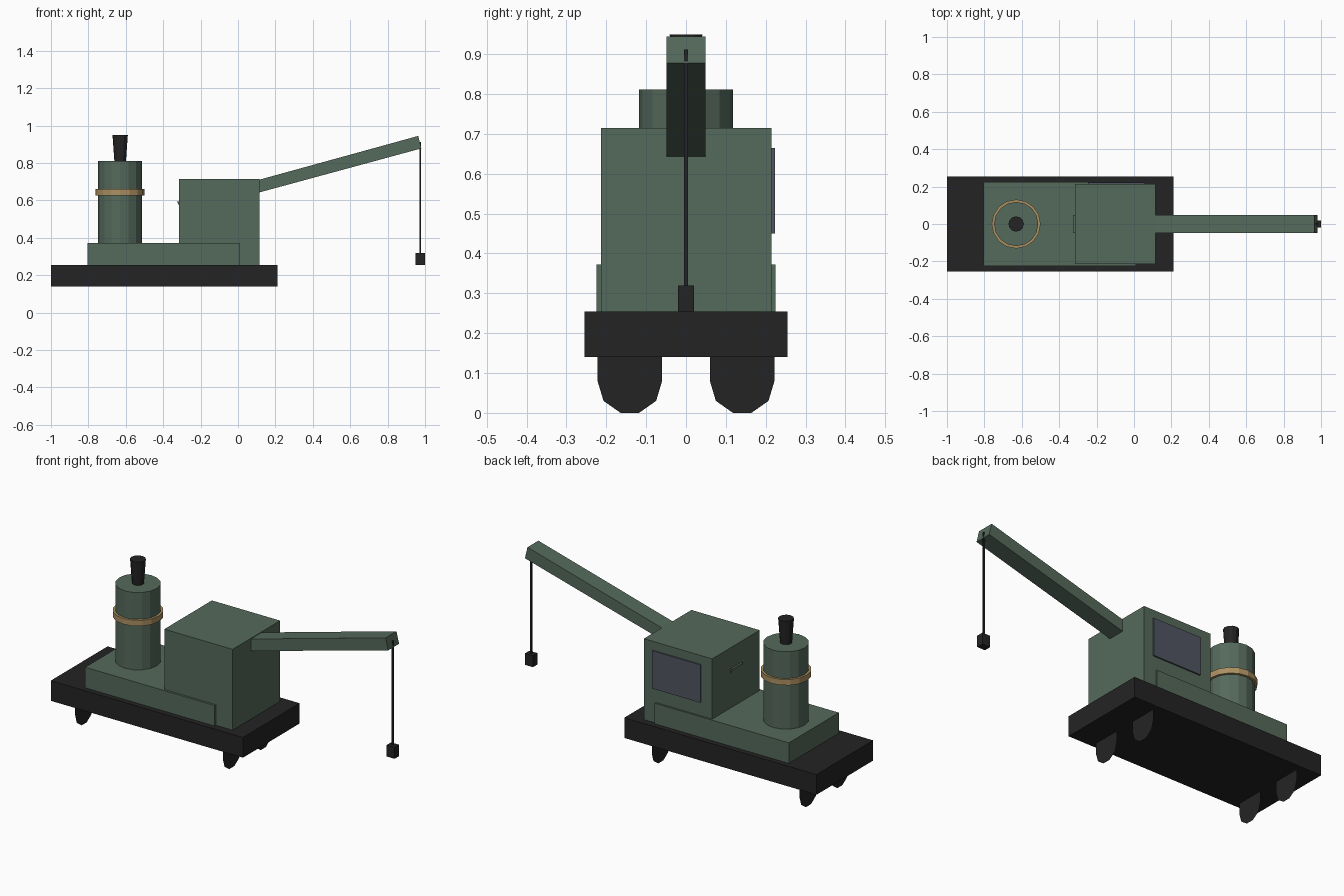
import bpy
import bmesh
from math import cos, sin, tau

if "Cube" in bpy.data.objects:
    bpy.data.objects.remove(bpy.data.objects["Cube"], do_unlink=True)


def material(name, rgb):
    mat = bpy.data.materials.new(name)
    mat.use_nodes = True
    mat.diffuse_color = (*rgb, 1)
    mat.node_tree.nodes["Principled BSDF"].inputs["Base Color"].default_value = (*rgb, 1)
    return mat


GREEN = material("dull green", (0.09, 0.142, 0.106))
BLACK = material("soot black", (0.0175, 0.0175, 0.0175))
BRASS = material("brass", (0.41, 0.28, 0.12))
GLASS = material("dark glass", (0.083, 0.091, 0.122))


def finish(name, bm, mat):
    bmesh.ops.recalc_face_normals(bm, faces=bm.faces)
    mesh = bpy.data.meshes.new(name)
    bm.to_mesh(mesh)
    bm.free()
    mesh.materials.append(mat)
    obj = bpy.data.objects.new(name, mesh)
    bpy.context.collection.objects.link(obj)
    return obj


def box(name, x, y, z, mat):
    """Box spanning the given (low, high) ranges."""
    bm = bmesh.new()
    bmesh.ops.create_cube(bm, size=1)
    for v in bm.verts:
        v.co = [r[0] if c < 0 else r[1] for r, c in zip((x, y, z), v.co)]
    return finish(name, bm, mat)


def prism(name, profile, half_width, mat):
    """Extrude an (x, z) profile across y."""
    bm = bmesh.new()
    face = bm.faces.new([bm.verts.new((x, -half_width, z)) for x, z in profile])
    side = bmesh.ops.extrude_face_region(bm, geom=[face])["geom"]
    for v in side:
        if isinstance(v, bmesh.types.BMVert):
            v.co.y = half_width
    return finish(name, bm, mat)


def lathe(name, x, profile, sides, mat, closed=False):
    """Turn an (r, z) profile about a vertical axis; cap it unless it is a closed loop."""
    bm = bmesh.new()
    rings = [[bm.verts.new((x + r * cos(tau * i / sides), r * sin(tau * i / sides), z))
              for i in range(sides)] for r, z in profile]
    pairs = list(zip(rings, rings[1:]))
    if closed:
        pairs.append((rings[-1], rings[0]))
    else:
        bm.faces.new(rings[0])
        bm.faces.new(rings[-1])
    for a, b in pairs:
        for i in range(sides):
            j = (i + 1) % sides
            bm.faces.new((a[i], a[j], b[j], b[i]))
    return finish(name, bm, mat)


# Wagon deck and the slightly skewed machine bed
box("deck", (-1, 0.21), (-0.255, 0.255), (0.14, 0.255), BLACK)
bed = box("machine_bed", (-0.805, 0.01), (-0.225, 0.225), (0.255, 0.372), GREEN)
for v in bed.data.vertices:
    if v.co.x > 0 and v.co.y > 0:
        v.co.x = 0.04

# Flat wheel faces under the deck
half_wheel = [(0.081, 0.15), (0.081, 0.08), (0.066, 0.03), (0.023, 0)]
outline = half_wheel + [(-y, z) for y, z in reversed(half_wheel)]
for end, x in (("rear", -0.87), ("front", 0.06)):
    for side, yc in (("left", 0.141), ("right", -0.141)):
        bm = bmesh.new()
        bm.faces.new([bm.verts.new((x, yc + y, z)) for y, z in outline])
        finish(f"{end}_{side}_wheel", bm, BLACK)

# Cabin with window and rear handle
box("cabin", (-0.315, 0.115), (-0.213, 0.215), (0.255, 0.715), GREEN)
box("window", (-0.246, 0.058), (0.2145, 0.223), (0.45, 0.665), GLASS)
prism("rear_handle", [(-0.326, 0.595), (-0.314, 0.595), (-0.314, 0.568)], 0.048, GREEN)

# Boiler, brass band and chimney
lathe("boiler", -0.63, [(0.118, 0.37), (0.118, 0.812)], 16, GREEN)
lathe("boiler_band", -0.63,
      [(0.117, 0.627), (0.131, 0.627), (0.131, 0.66), (0.117, 0.66)], 16, BRASS, closed=True)
lathe("chimney", -0.63, [(0.031, 0.81), (0.041, 0.95)], 12, BLACK)

# Boom, cable and hook block
prism("boom", [(0.1, 0.639), (0.98, 0.878), (0.964, 0.945), (0.1, 0.707)], 0.049, GREEN)
box("cable", (0.97, 0.979), (-0.0045, 0.0045), (0.31, 0.912), BLACK)
box("hook_block", (0.95, 1.0), (-0.02, 0.02), (0.255, 0.32), BLACK)
